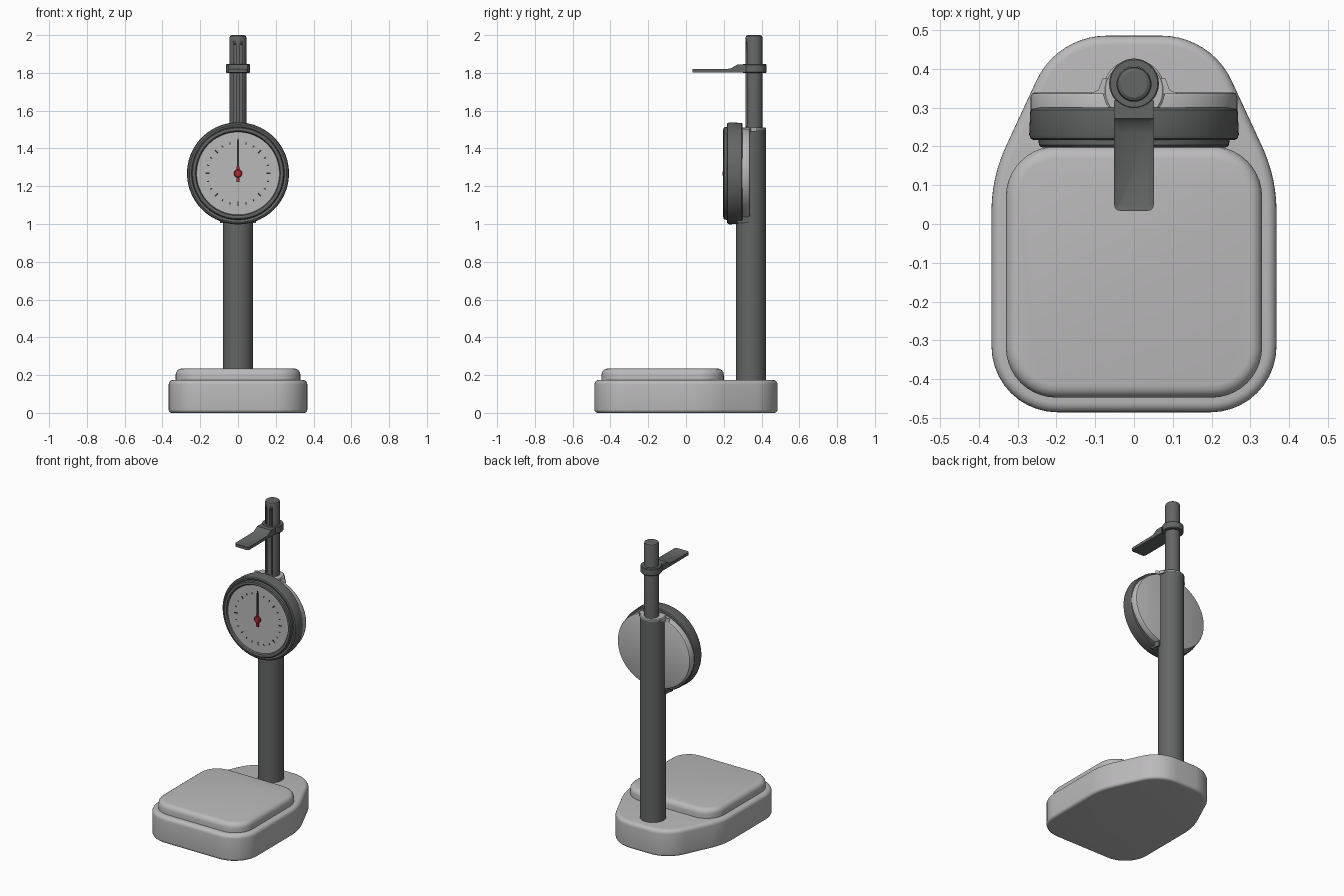
import bpy, bmesh, math
from mathutils import Vector, Matrix

if "Cube" in bpy.data.objects:
    bpy.data.objects.remove(bpy.data.objects["Cube"])


def material(name, rgb):
    m = bpy.data.materials.new(name)
    m.diffuse_color = (*rgb, 1)
    m.use_nodes = True
    m.node_tree.nodes["Principled BSDF"].inputs["Base Color"].default_value = m.diffuse_color
    return m


LIGHT = material("light grey", (0.50, 0.49, 0.50))
DARK = material("dark grey", (0.125, 0.132, 0.128))
BLACK = material("mark black", (0.03, 0.03, 0.03))
RED = material("needle red", (0.40, 0.02, 0.03))


def finish(name, bm, mat, angle=32):
    bmesh.ops.recalc_face_normals(bm, faces=bm.faces)
    me = bpy.data.meshes.new(name)
    bm.to_mesh(me)
    bm.free()
    ob = bpy.data.objects.new(name, me)
    bpy.context.collection.objects.link(ob)
    me.materials.append(mat)
    bpy.ops.object.select_all(action='DESELECT')
    ob.select_set(True)
    bpy.context.view_layer.objects.active = ob
    bpy.ops.object.shade_smooth_by_angle(angle=math.radians(angle))
    return ob


def rounded(corners, n=10):
    """Counter-clockwise polygon with (x, y, radius) corners turned into arcs."""
    out = []
    for i, (x, y, r) in enumerate(corners):
        p = Vector((x, y))
        a = (Vector(corners[i - 1][:2]) - p).normalized()
        b = (Vector(corners[(i + 1) % len(corners)][:2]) - p).normalized()
        half = a.angle(b) / 2
        c = p + (a + b).normalized() * (r / math.sin(half))
        start = p + a * (r / math.tan(half)) - c
        turn = math.pi - 2 * half
        for k in range(n + 1):
            out.append(c + Matrix.Rotation(turn * k / n, 2) @ start)
    return out


def prism(name, pts, z0, z1, mat, top=0, bottom=0, seg=5):
    """Upright prism with rounded top and bottom rims."""
    bm = bmesh.new()
    f = bm.faces.new([bm.verts.new((p[0], p[1], z0)) for p in pts])
    ext = bmesh.ops.extrude_face_region(bm, geom=[f])["geom"]
    bmesh.ops.translate(bm, verts=[v for v in ext if isinstance(v, bmesh.types.BMVert)],
                        vec=(0, 0, z1 - z0))
    if not any(f.normal.z < -.5 for f in bm.faces):
        bm.normal_update()
    for z, w in ((z1, top), (z0, bottom)):
        if w:
            edges = [e for e in bm.edges if all(abs(v.co.z - z) < 1e-5 for v in e.verts)]
            bmesh.ops.bevel(bm, geom=edges, offset=w, segments=seg, profile=0.5,
                            affect='EDGES', clamp_overlap=True)
    return finish(name, bm, mat)


def lathe(name, profile, mat, centre, along_y=False, n=64, scale_z=1):
    """Turn (radius, height) points about z, or about y when along_y is set."""
    bm = bmesh.new()
    rings = []
    for r, h in profile:
        ring = []
        for k in range(n if r > 0 else 1):
            a = 2 * math.pi * k / n
            u, v = r * math.cos(a), r * math.sin(a)
            co = (u, h, v * scale_z) if along_y else (u, v, h)
            ring.append(bm.verts.new(Vector(co) + Vector(centre)))
        rings.append(ring)
    for a, b in zip(rings, rings[1:]):
        for k in range(n):
            j = (k + 1) % n
            quad = [a[k % len(a)], a[j % len(a)], b[j % len(b)], b[k % len(b)]]
            bm.faces.new(list(dict.fromkeys(quad)))
    return finish(name, bm, mat)


def plate(bm, pts, y0, y1):
    """Thin plate in the dial plane from (x, z) points."""
    f = bm.faces.new([bm.verts.new((x, y0, z)) for x, z in pts])
    ext = bmesh.ops.extrude_face_region(bm, geom=[f])["geom"]
    bmesh.ops.translate(bm, verts=[v for v in ext if isinstance(v, bmesh.types.BMVert)],
                        vec=(0, y1 - y0, 0))


# Base: rounded front, tapering to the back
base = [(-.367, -.485, .17), (.367, -.485, .17), (.367, .12, .4),
        (.198, .485, .2), (-.198, .485, .2), (-.367, .12, .4)]
prism("base", rounded(base), 0, .175, LIGHT, top=.025, bottom=.018)

# Standing platform
deck = [(-.33, -.447, .13), (.33, -.447, .13), (.33, .2, .13), (-.33, .2, .13)]
prism("platform", rounded(deck), .17, .235, LIGHT, top=.032, seg=4)

# Column with its light top cap
lathe("column", [(0, .17), (.079, .17), (.079, 1.505), (0, 1.505)], DARK, (0, .344, 0))
lathe("column_cap", [(0, 1.50), (.0795, 1.50), (.0795, 1.507), (.074, 1.512), (0, 1.512)],
      LIGHT, (0, .344, 0))

# Height rod with two long grooves in front
rod = lathe("height_rod", [(0, 1.49), (.045, 1.49), (.045, 1.985), (.042, 1.995),
                           (.034, 2.0), (0, 2.0)], DARK, (0, .36, 0))
bm = bmesh.new()
for s in (-1, 1):
    bmesh.ops.create_cube(bm, size=1, matrix=Matrix.Translation((s * .018, .315, 1.735))
                          @ Matrix.Diagonal((.014, .04, .43, 1)))
cutter = finish("groove_cutter", bm, DARK)
cutter.hide_render = True
cutter.hide_set(True)
cut = rod.modifiers.new("grooves", 'BOOLEAN')
cut.operation = 'DIFFERENCE'
cut.object = cutter

# Sliding collar
lathe("slider_collar", [(.044, 1.80), (.061, 1.80), (.064, 1.804), (.064, 1.842),
                        (.061, 1.846), (.044, 1.846)], DARK, (0, .362, 0))

# Head arm: side profile widened in x, top recessed inside a rim
bm = bmesh.new()
side = [(.034, 1.802), (.318, 1.802), (.318, 1.844), (.272, 1.844), (.235, 1.822), (.034, 1.820)]
f = bm.faces.new([bm.verts.new((-.051, y, z)) for y, z in side])
ext = bmesh.ops.extrude_face_region(bm, geom=[f])["geom"]
bmesh.ops.translate(bm, verts=[v for v in ext if isinstance(v, bmesh.types.BMVert)], vec=(.102, 0, 0))
bmesh.ops.recalc_face_normals(bm, faces=bm.faces)
tips = [e for e in bm.edges if all(abs(v.co.y - .034) < 1e-5 for v in e.verts)
        and abs(e.verts[0].co.z - e.verts[1].co.z) > .01]
bmesh.ops.bevel(bm, geom=tips, offset=.015, segments=4, profile=.5, affect='EDGES')
bm.normal_update()
tops = [f for f in bm.faces if f.normal.z > .6 and f.calc_center_median().y < .265]
bmesh.ops.inset_region(bm, faces=tops, thickness=.014, depth=0)
bmesh.ops.translate(bm, verts=list({v for f in tops for v in f.verts}), vec=(0, 0, -.006))
finish("head_arm", bm, DARK)

# Dial housing: light back, dark ring and bezel
C = (0, 0, 1.268)
lathe("dial_back", [(0, .29), (.266, .29), (.266, .328), (.262, .336), (.255, .339), (0, .339)],
      LIGHT, C, True, 96, .915)
lathe("dial_housing", [(0, .214), (.218, .214), (.224, .200), (.230, .197), (.240, .198),
                       (.245, .204), (.246, .220), (.258, .216), (.266, .220), (.270, .230),
                       (.267, .294), (.262, .300), (0, .300)], DARK, C, True, 96)
lathe("dial_face", [(0, .208), (.219, .208), (.219, .215), (0, .215)], LIGHT, C, True, 96)

# Light saddle blending the dial back into the column
saddle = [(-.115, .335), (.115, .335), (.092, .345), (.081, .375), (-.081, .375), (-.092, .345)]
prism("column_saddle", saddle, 1.49, 1.511, LIGHT)
prism("lower_bracket", [(-.095, .27), (.095, .27), (.085, .335), (-.085, .335)], 1.005, 1.06, DARK)

# Scale marks: 24 steps, longer every third
bm = bmesh.new()
for k in range(24):
    a = 2 * math.pi * k / 24
    r0, r1, w = (.150, .172, .0035) if k % 3 == 0 else (.158, .170, .003)
    s, c = math.sin(a), math.cos(a)
    plate(bm, [(r * s + t * c, C[2] + r * c - t * s)
               for r, t in ((r0, -w), (r0, w), (r1, w), (r1, -w))], .2065, .2085)
finish("scale_marks", bm, BLACK)

# Needle: dark pointer, red tail and hub
bm = bmesh.new()
plate(bm, [(-.006, C[2]), (.006, C[2]), (.005, 1.44), (0, 1.458), (-.005, 1.44)], .201, .205)
finish("needle", bm, BLACK)
bm = bmesh.new()
plate(bm, [(-.008, 1.222), (.008, 1.222), (.007, 1.305), (-.007, 1.305)], .199, .206)
finish("needle_tail", bm, RED)
lathe("needle_hub", [(0, .194), (.018, .195), (.022, .199), (.022, .209), (0, .209)], RED, C, True, 32)
